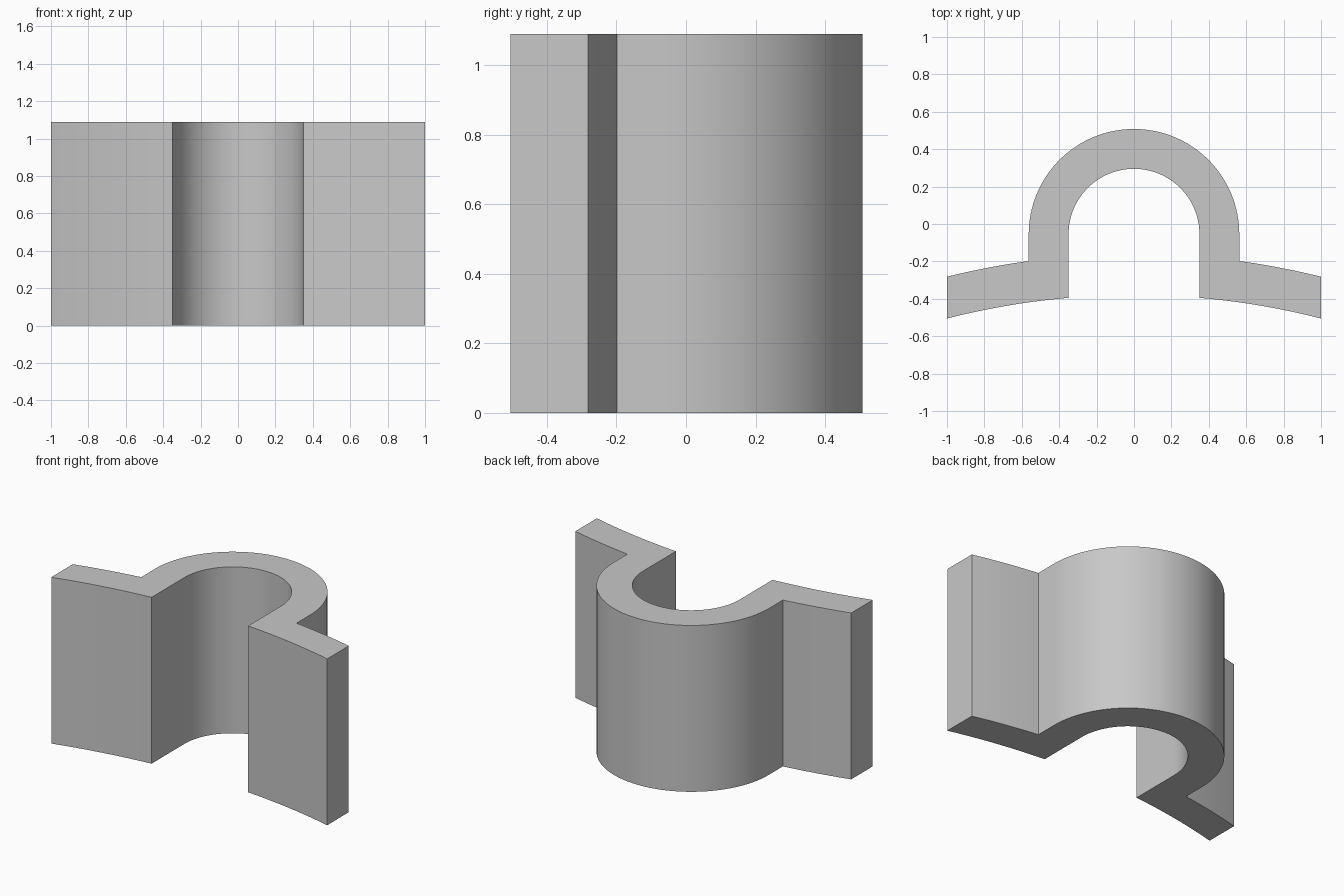
import bpy, bmesh, math

cube = bpy.data.objects.get("Cube")
if cube:
    bpy.data.objects.remove(cube, do_unlink=True)

HEIGHT = 1.09
ARCH_Y = -0.055
INNER_R, OUTER_R = 0.35, 0.563
STEPS = 32


def arch(radius):
    """Half arch from the +x side up to the centre line."""
    return [(radius * math.cos(a), ARCH_Y + radius * math.sin(a))
            for a in (i * math.pi / 2 / STEPS for i in range(STEPS + 1))]


def flange_edge(x0, y_end, radius, steps=12):
    """Gently curved flange edge from x0 out to the tip."""
    tip = math.sqrt(radius ** 2 - 1)
    xs = [x0 + (1 - x0) * i / steps for i in range(steps + 1)]
    return [(x, y_end + math.sqrt(radius ** 2 - x * x) - tip) for x in xs]


def mirrored(points):
    return [(-x, y) for x, y in reversed(points)]


# Closed clamp section: outer side, then back along the inner side
outer = flange_edge(OUTER_R, -0.282, 4.15)[::-1] + arch(OUTER_R)
inner = flange_edge(INNER_R, -0.505, 4.05)[::-1] + arch(INNER_R)
outer += mirrored(outer[:-1])
inner += mirrored(inner[:-1])
section = outer + inner[::-1]

# Extrude the section upwards
bm = bmesh.new()
base = bm.faces.new([bm.verts.new((x, y, 0)) for x, y in section])
result = bmesh.ops.extrude_face_region(bm, geom=[base], use_keep_orig=True)
top = [g for g in result["geom"] if isinstance(g, bmesh.types.BMVert)]
bmesh.ops.translate(bm, verts=top, vec=(0, 0, HEIGHT))
bmesh.ops.recalc_face_normals(bm, faces=bm.faces)
mesh = bpy.data.meshes.new("saddle_clamp")
bm.to_mesh(mesh)
bm.free()
clamp = bpy.data.objects.new("saddle_clamp", mesh)
bpy.context.collection.objects.link(clamp)

# Plain grey finish
grey = bpy.data.materials.new("light_grey")
grey.use_nodes = True
color = (0.58, 0.58, 0.58, 1)
grey.diffuse_color = color
grey.node_tree.nodes["Principled BSDF"].inputs["Base Color"].default_value = color
mesh.materials.append(grey)

bpy.ops.object.select_all(action="DESELECT")
clamp.select_set(True)
bpy.context.view_layer.objects.active = clamp
bpy.ops.object.shade_smooth_by_angle(angle=math.radians(30))
